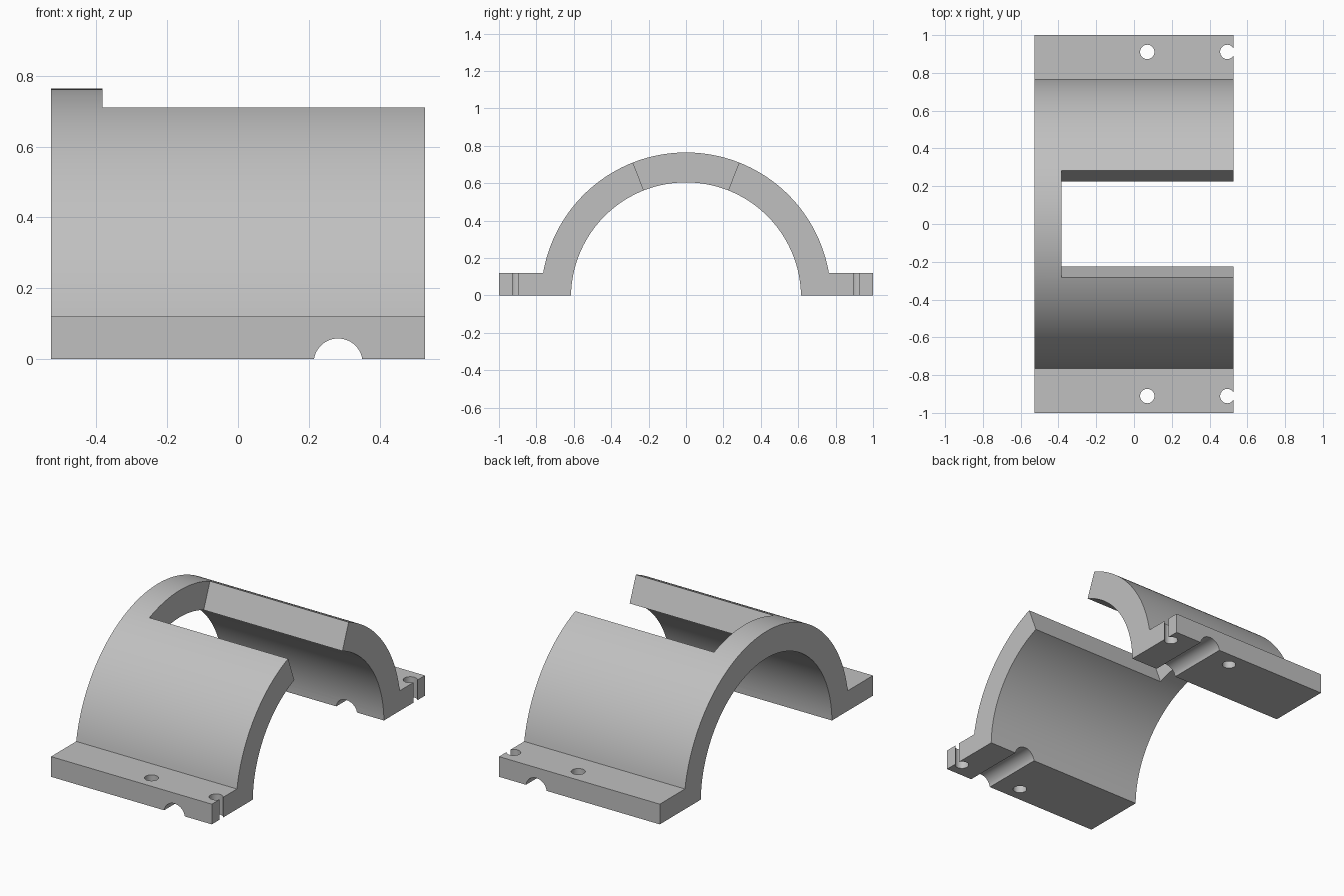
import bpy
import bmesh
from math import sin, cos, asin, pi, radians
from mathutils import Matrix, Vector

if "Cube" in bpy.data.objects:
    bpy.data.objects.remove(bpy.data.objects["Cube"])

HALF_LENGTH = 0.528
AXIS_Z = -0.011          # bore axis lies just under the split plane
OUTER, INNER = 0.775, 0.615
FLANGE = 0.12
SLOT_ANGLE = radians(21.5)
SEGMENTS = 96


def prism(name, profile, x0, x1):
    """Extrude a (y, z) profile along x."""
    bm = bmesh.new()
    face = bm.faces.new([bm.verts.new((x0, y, z)) for y, z in profile])
    side = bmesh.ops.extrude_face_region(bm, geom=[face])["geom"]
    verts = [v for v in side if isinstance(v, bmesh.types.BMVert)]
    bmesh.ops.translate(bm, vec=(x1 - x0, 0, 0), verts=verts)
    return finish(name, bm)


def cylinder(name, centre, radius, depth, turn=0):
    bm = bmesh.new()
    bmesh.ops.create_cone(bm, cap_ends=True, segments=48, radius1=radius,
                          radius2=radius, depth=depth)
    bm.transform(Matrix.Translation(Vector(centre)) @ Matrix.Rotation(turn, 4, "X"))
    return finish(name, bm)


def finish(name, bm):
    bmesh.ops.recalc_face_normals(bm, faces=bm.faces)
    mesh = bpy.data.meshes.new(name)
    bm.to_mesh(mesh)
    bm.free()
    obj = bpy.data.objects.new(name, mesh)
    bpy.context.collection.objects.link(obj)
    return obj


def arc(radius, height):
    """Points of an arc over the top, ending at the given height on both sides."""
    start = asin((height - AXIS_Z) / radius)
    angles = [start + (pi - 2 * start) * i / SEGMENTS for i in range(SEGMENTS + 1)]
    return [(radius * cos(a), AXIS_Z + radius * sin(a)) for a in angles]


# Half shell with a flange on each side
profile = [(1, 0), (1, FLANGE)] + arc(OUTER, FLANGE)
profile += [(-1, FLANGE), (-1, 0)] + arc(INNER, 0)[::-1]
shell = prism("half_shell_clamp", profile, -HALF_LENGTH, HALF_LENGTH)

# Window through the crown, open at one end, with radial sides
reach_y, reach_z = 1.5 * sin(SLOT_ANGLE), AXIS_Z + 1.5 * cos(SLOT_ANGLE)
wedge = [(0, AXIS_Z), (reach_y, reach_z), (-reach_y, reach_z)]
cutters = [prism("crown_slot_cutter", wedge, -0.383, 1)]

# Cross groove under both flanges
cutters.append(cylinder("groove_cutter", (0.283, 0, AXIS_Z), 0.069, 3, pi / 2))

# Bolt holes, the outer pair breaking through the end face
for side in (-1, 1):
    for x in (0.07, 0.494):
        cutters.append(cylinder("bolt_hole_cutter", (x, side * 0.911, 0.06), 0.038, 0.5))

bpy.context.view_layer.objects.active = shell
shell.select_set(True)
for cutter in cutters:
    cutter.hide_render = True
    cut = shell.modifiers.new("cut", "BOOLEAN")
    cut.operation = "DIFFERENCE"
    cut.solver = "EXACT"
    cut.object = cutter
    bpy.ops.object.modifier_apply(modifier=cut.name)
    bpy.data.objects.remove(cutter)

# Plain grey finish
grey = bpy.data.materials.new("plain_grey")
grey.use_nodes = True
colour = (0.53, 0.53, 0.53, 1)
grey.diffuse_color = colour
grey.node_tree.nodes["Principled BSDF"].inputs["Base Color"].default_value = colour
shell.data.materials.clear()
shell.data.materials.append(grey)
for polygon in shell.data.polygons:
    polygon.material_index = 0

bpy.ops.object.shade_smooth_by_angle(angle=radians(25))
